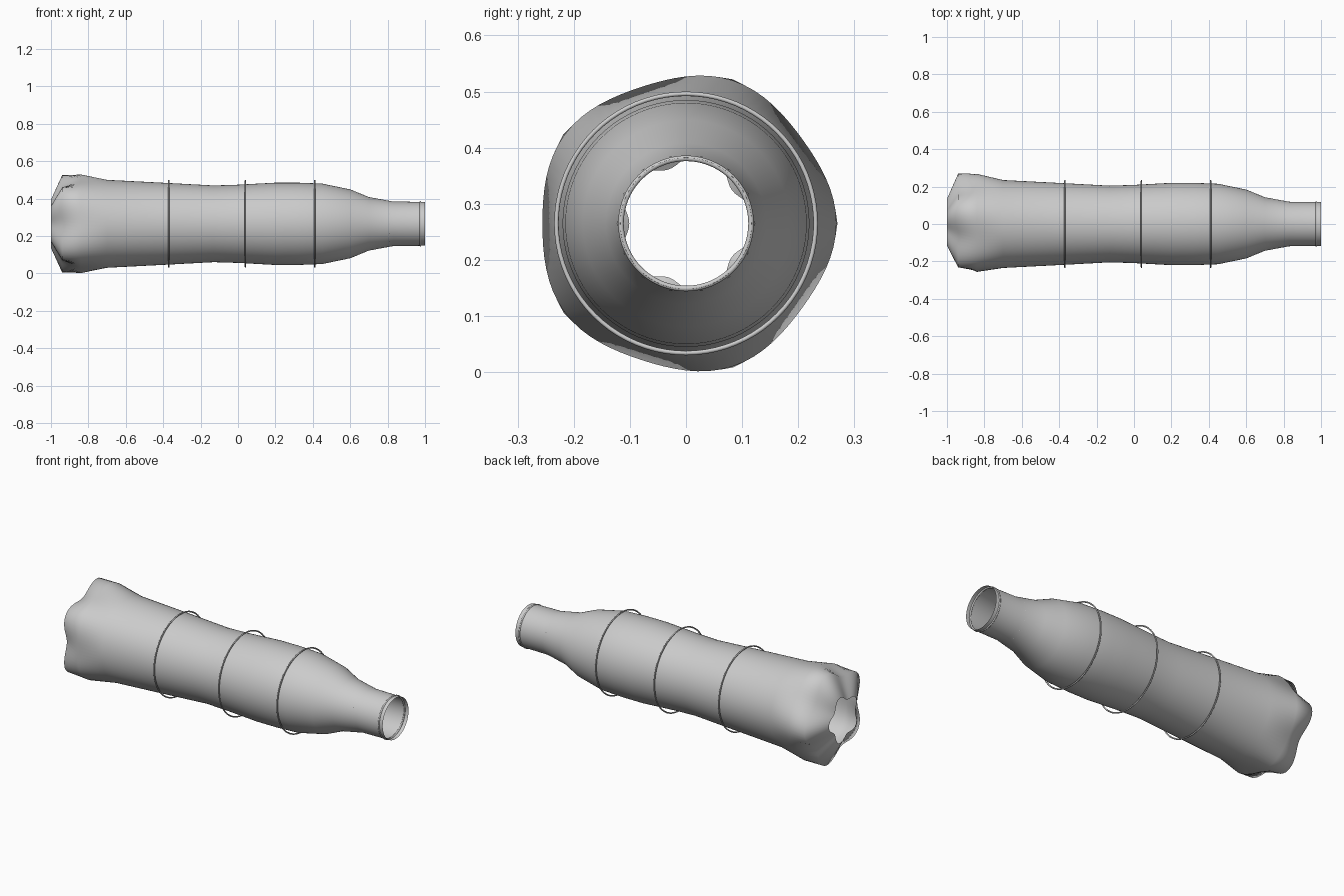
import bpy, bmesh
from math import sin, cos, pi

if "Cube" in bpy.data.objects:
    bpy.data.objects.remove(bpy.data.objects["Cube"])

CZ = 0.265   # height of the bottle axis
SEG = 80

# (x, radius at the feet, radius at the valleys)
PROFILE = [
    (-1.00, 0.134, 0.101), (-0.94, 0.270, 0.208), (-0.84, 0.268, 0.256),
    (-0.70, 0.235, 0.235), (-0.37, 0.218, 0.218), (-0.13, 0.205, 0.205),
    (0.00, 0.209, 0.209), (0.20, 0.220, 0.220), (0.32, 0.220, 0.220),
    (0.45, 0.215, 0.215), (0.60, 0.184, 0.184), (0.70, 0.143, 0.143),
    (0.83, 0.119, 0.119), (1.00, 0.117, 0.117),
]


def finish(bm, name):
    me = bpy.data.meshes.new(name)
    bmesh.ops.recalc_face_normals(bm, faces=bm.faces)
    for f in bm.faces:
        f.smooth = True
    bm.to_mesh(me)
    bm.free()
    ob = bpy.data.objects.new(name, me)
    bpy.context.collection.objects.link(ob)
    return ob


def skin(bm, rows, closed=False):
    n = len(rows)
    for i in range(n if closed else n - 1):
        a, b = rows[i], rows[(i + 1) % n]
        for j in range(len(a)):
            k = (j + 1) % len(a)
            bm.faces.new((a[j], a[k], b[k], b[j]))


def ring(name, x, radius, thick, seg=SEG):
    bm = bmesh.new()
    rows = []
    for s in range(8):
        t = 2 * pi * s / 8
        r = radius + thick * cos(t)
        rows.append([bm.verts.new((x + thick * sin(t), r * cos(2 * pi * j / seg),
                                   CZ + r * sin(2 * pi * j / seg)))
                     for j in range(seg)])
    skin(bm, rows, closed=True)
    return finish(bm, name)


# Open bottle shell with a five-lobed base
bm = bmesh.new()
rows = []
for x, foot, valley in PROFILE:
    row = []
    for j in range(SEG):
        a = 2 * pi * j / SEG
        r = (foot + valley) / 2 + (foot - valley) / 2 * cos(5 * a)
        row.append(bm.verts.new((x, r * cos(a), CZ + r * sin(a))))
    rows.append(row)
skin(bm, rows)
finish(bm, "bottle_body")

# Thin hoops around the body
for i, x in enumerate((-0.37, 0.04, 0.41)):
    ring(f"body_hoop_{i + 1}", x, 0.231, 0.004)

# Neck lip and the partly buried collar ring
ring("neck_lip", 0.975, 0.116, 0.005)
ring("neck_collar", 0.81, 0.1195, 0.004, 14)
